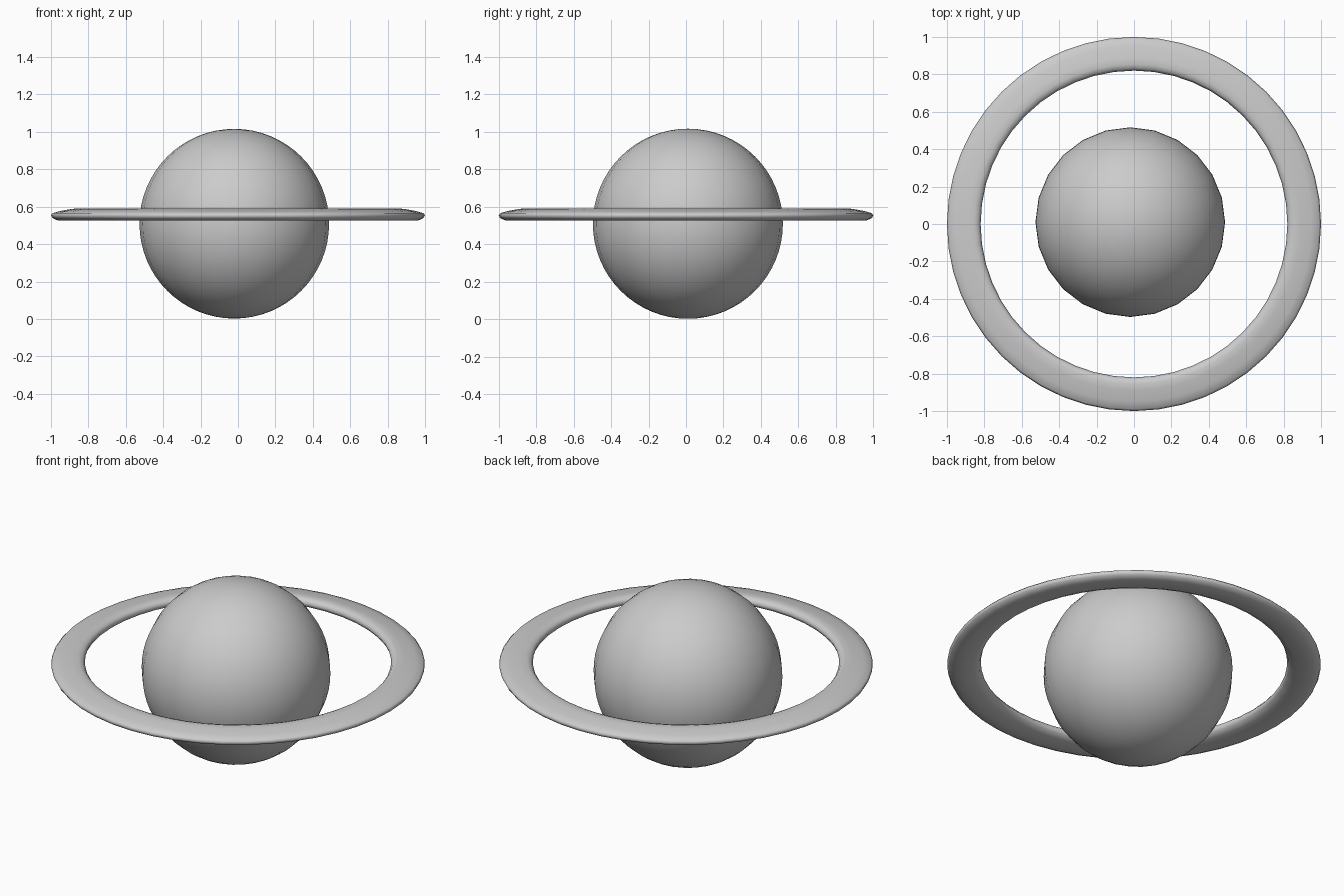
import bpy, bmesh, math

if "Cube" in bpy.data.objects:
    bpy.data.objects.remove(bpy.data.objects["Cube"])

# planet globe
bpy.ops.mesh.primitive_uv_sphere_add(segments=24, ring_count=32, radius=0.507,
                                     location=(-0.02, 0.01, 0.509))
globe = bpy.context.object
globe.name = "planet_globe"
bpy.ops.object.shade_smooth()

# ring: rounded flat cross-section (radius, height) swept around z
profile = [(1.0, 0.555), (0.99, 0.566), (0.95, 0.577), (0.89, 0.588),
           (0.855, 0.591), (0.832, 0.584), (0.82, 0.567), (0.828, 0.547),
           (0.86, 0.533), (0.92, 0.525), (0.965, 0.527), (0.992, 0.539)]
SEGMENTS = 48
bm = bmesh.new()
loops = []
for i in range(SEGMENTS):
    a = 2 * math.pi * i / SEGMENTS
    loops.append([bm.verts.new((r * math.cos(a), r * math.sin(a), z)) for r, z in profile])
n = len(profile)
for i in range(SEGMENTS):
    p, q = loops[i], loops[(i + 1) % SEGMENTS]
    for j in range(n):
        k = (j + 1) % n
        bm.faces.new((p[j], q[j], q[k], p[k]))
bmesh.ops.recalc_face_normals(bm, faces=bm.faces)
for f in bm.faces:
    f.smooth = True
mesh = bpy.data.meshes.new("planet_ring")
bm.to_mesh(mesh)
bm.free()
ring = bpy.data.objects.new("planet_ring", mesh)
bpy.context.collection.objects.link(ring)
